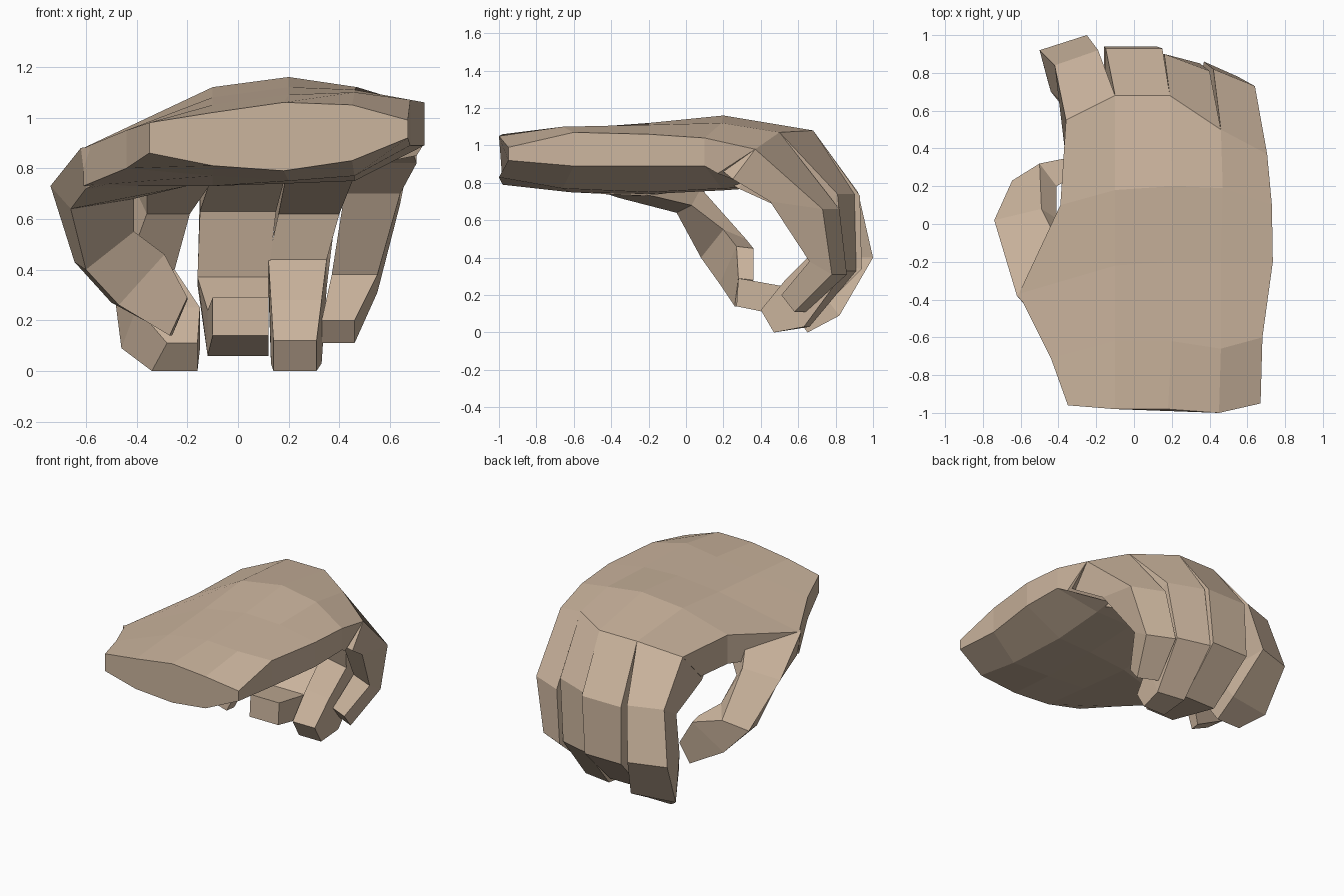
import bpy, bmesh

skin = bpy.data.materials.new("skin")
skin.diffuse_color = (0.60, 0.46, 0.34, 1)


def loft(name, rings):
    """Skin closed rings of points into one capped, flat-shaded solid."""
    bm = bmesh.new()
    loops = [[bm.verts.new(p) for p in ring] for ring in rings]
    n = len(loops[0])
    for a, b in zip(loops, loops[1:]):
        for i in range(n):
            j = (i + 1) % n
            bm.faces.new((a[i], a[j], b[j], b[i]))
    bm.faces.new(loops[0])
    bm.faces.new(loops[-1][::-1])
    bmesh.ops.recalc_face_normals(bm, faces=bm.faces)
    mesh = bpy.data.meshes.new(name)
    bm.to_mesh(mesh)
    bm.free()
    mesh.materials.append(skin)
    obj = bpy.data.objects.new(name, mesh)
    bpy.context.collection.objects.link(obj)
    return obj


def palm_ring(xs, ys, tops, bottoms, back=0.0):
    """Five columns across the back of the hand, five back along the palm."""
    top = list(zip(xs, ys, tops))
    low = [(x, y - back, z) for x, y, z in zip(xs, ys, bottoms)]
    return top + low[::-1]


def finger(name, stations, side=1, drop=0.0, tuck=0.0):
    """Stations: x left, x right, outer y, outer z, inner y, inner z, skew.
    Skew pulls back one side (-1 left, 1 right); drop lowers it at the knuckle."""
    rings = []
    for i, (xl, xr, yo, zo, yi, zi, skew) in enumerate(stations):
        sl, sr = (skew, 0) if side < 0 else (0, skew)
        d = drop if i < 2 else 0
        dl, dr = (d, 0) if side < 0 else (0, d)
        t = tuck if i > 1 else 0
        rings.append([(xl, yo - sl, zo - dl), (xr, yo - sr, zo - dr),
                      (xr, yi - sr, zi), (xl + t, yi - sl, zi)])
    return loft(name, rings)


# Palm from the cut wrist to the knuckles
loft("palm", [
    palm_ring((-.35, -.10, .18, .45, .67), (-.96, -.98, -.98, -1.0, -.95),
              (.98, 1.02, 1.06, 1.05, .99), (.86, .81, .79, .83, .92)),
    palm_ring((-.44, -.10, .20, .46, .68), (-.71, -.62, -.62, -.66, -.60),
              (.95, 1.05, 1.09, 1.10, 1.07), (.80, .77, .75, .77, .89)),
    palm_ring((-.61, -.10, .20, .46, .735), (-.37, -.22, -.20, -.20, -.20),
              (.88, 1.08, 1.12, 1.11, 1.06), (.73, .73, .74, .75, .89)),
    palm_ring((-.39, -.10, .20, .47, .73), (.10, .18, .20, .19, .10),
              (.98, 1.12, 1.16, 1.12, 1.04), (.78, .78, .76, .77, .89)),
    palm_ring((-.36, -.10, .19, .46, .705), (.55, .68, .68, .50, .37),
              (.99, 1.08, 1.08, 1.07, .98), (.78, .79, .78, .80, .85), .2),
])

# Curled fingers
finger("index_finger", [
    (-.34, -.11, .50, 1.01, .38, .80, .12), (-.36, -.10, .68, 1.08, .47, .75, .13),
    (-.42, -.19, .92, .75, .70, .62, .08), (-.50, -.25, 1.0, .40, .78, .40, .08),
    (-.46, -.15, .82, .09, .70, .25, .05), (-.34, -.16, .65, 0, .57, .11, 0)],
    side=-1, drop=.09, tuck=.06)
finger("middle_finger", [
    (-.09, .17, .52, 1.02, .38, .80, 0), (-.10, .19, .68, 1.08, .45, .78, 0),
    (-.15, .15, .93, .73, .70, .63, 0), (-.16, .12, .94, .34, .76, .37, 0),
    (-.12, .12, .66, .06, .56, .24, 0), (-.10, .12, .27, .14, .28, .29, 0)])
finger("ring_finger", [
    (.20, .45, .50, 1.0, .38, .80, .15), (.19, .46, .68, 1.08, .46, .77, .18),
    (.16, .40, .90, .74, .70, .62, .09), (.12, .35, .91, .33, .75, .44, .06),
    (.13, .33, .66, .03, .56, .28, .03), (.14, .31, .47, 0, .40, .12, 0)],
    drop=.01)
finger("little_finger", [
    (.47, .69, .40, .98, .28, .86, .08), (.46, .705, .50, 1.07, .38, .82, .13),
    (.42, .64, .82, .66, .54, .70, .09), (.37, .55, .86, .31, .74, .38, .08),
    (.33, .46, .64, .11, .57, .20, .06)], drop=.09)

# Thumb sweeping out of the palm's left edge and curling under
loft("thumb", [
    [(-.36, -.68, .84), (-.36, -.65, .92), (-.20, -.55, .95), (-.20, -.60, .80)],
    [(-.60, -.36, .72), (-.62, -.38, .88), (-.40, -.10, .92), (-.20, -.18, .73)],
    [(-.66, -.05, .64), (-.74, .02, .73), (-.49, .08, .77), (-.41, .03, .68)],
    [(-.60, .08, .40), (-.645, .23, .43), (-.50, .32, .50), (-.41, .20, .55)],
    [(-.47, .18, .26), (-.50, .30, .27), (-.30, .36, .45), (-.29, .27, .46)],
    [(-.27, .26, .14), (-.26, .33, .14), (-.20, .36, .28), (-.20, .28, .29)],
])
